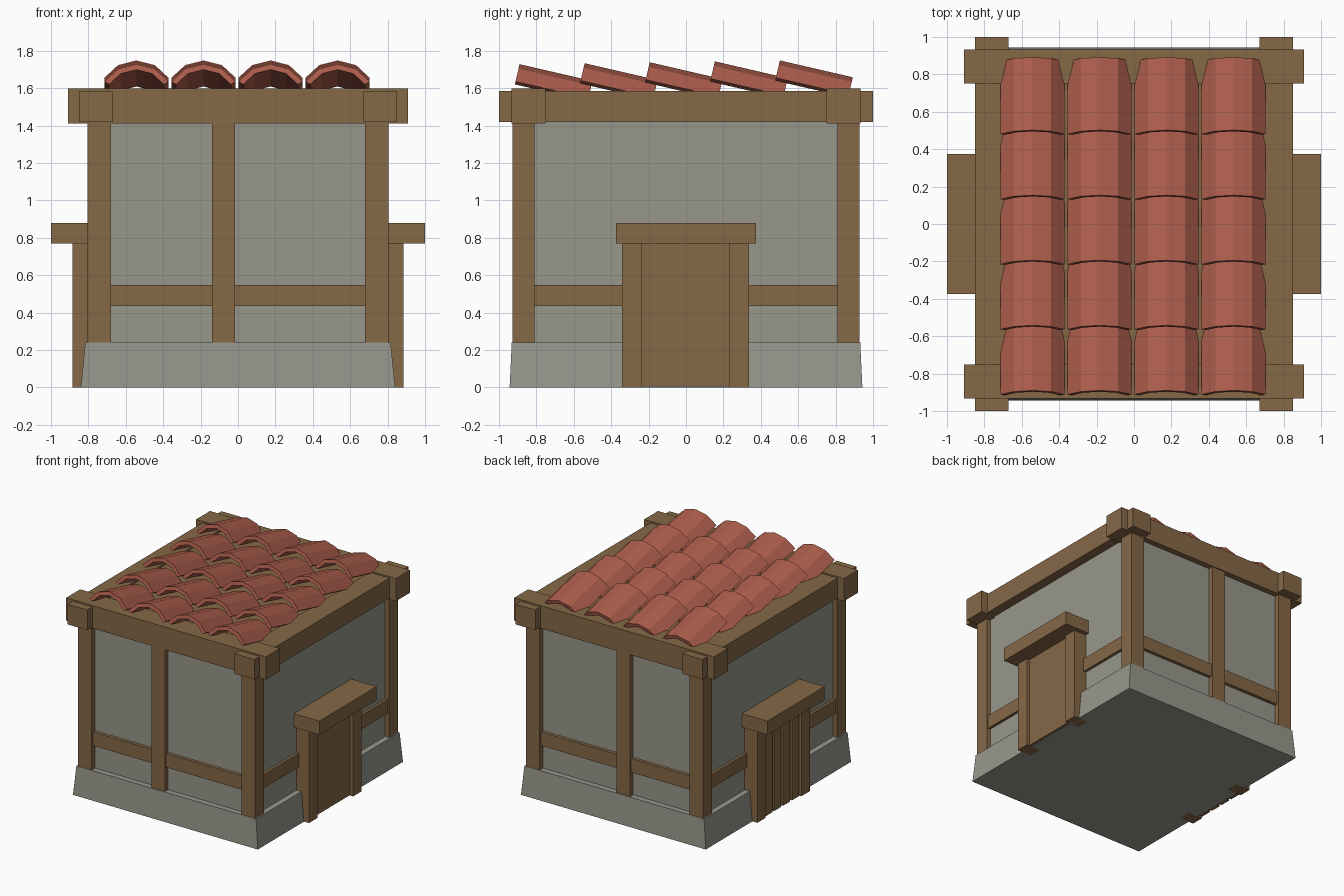
import bpy, bmesh, math
from mathutils import Matrix

if "Cube" in bpy.data.objects:
    bpy.data.objects.remove(bpy.data.objects["Cube"])


def material(name, rgb):
    m = bpy.data.materials.new(name)
    m.diffuse_color = (*rgb, 1)
    m.use_nodes = True
    m.node_tree.nodes["Principled BSDF"].inputs["Base Color"].default_value = m.diffuse_color
    return m


WOOD = material("brown wood", (0.235, 0.138, 0.062))
STONE = material("grey plaster", (0.31, 0.31, 0.265))
TILE = material("red clay", (0.42, 0.112, 0.073))


def finish(name, bm, mat):
    bmesh.ops.recalc_face_normals(bm, faces=bm.faces)
    me = bpy.data.meshes.new(name)
    bm.to_mesh(me)
    bm.free()
    me.materials.append(mat)
    ob = bpy.data.objects.new(name, me)
    bpy.context.collection.objects.link(ob)
    return ob


def box(name, x0, x1, y0, y1, z0, z1, mat=WOOD, taper=(1, 1)):
    """Box from its limits; taper scales the top face in x and y."""
    bm = bmesh.new()
    bmesh.ops.create_cube(bm, size=1)
    for v in bm.verts:
        top = v.co.z > 0
        v.co.x *= (x1 - x0) * (taper[0] if top else 1)
        v.co.y *= (y1 - y0) * (taper[1] if top else 1)
        v.co.x += (x0 + x1) / 2
        v.co.y += (y0 + y1) / 2
        v.co.z = z1 if top else z0
    return finish(name, bm, mat)


def side_box(name, s, x0, x1, *rest):
    """Box on the right (s=1) or left (s=-1) side."""
    a, b = sorted((s * x0, s * x1))
    return box(name, a, b, *rest)


# Stone base, walls and roof deck
box("stone_base", -0.84, 0.84, -0.943, 0.943, 0, 0.24, STONE, (0.972, 0.988))
box("walls", -0.77, 0.77, -0.885, 0.885, 0.2, 1.5, STONE)
box("roof_deck", -0.75, 0.75, -0.85, 0.85, 1.48, 1.57)

for s, side in ((-1, "left"), (1, "right")):
    # Corner posts
    for t, end in ((-1, "front"), (1, "back")):
        y0, y1 = sorted((t * 0.81, t * 0.928))
        side_box(f"{end}_{side}_post", s, 0.68, 0.805, y0, y1, 0.23, 1.43)
    # Long top beam and side rail
    side_box(f"{side}_top_beam", s, 0.67, 0.85, -1, 1, 1.42, 1.585)
    side_box(f"{side}_rail", s, 0.7, 0.793, -0.85, 0.85, 0.435, 0.548)

    # Doorway: jambs and lintel
    for y0, y1, n in ((-0.343, -0.234, "front"), (0.23, 0.338, "back")):
        side_box(f"{side}_door_{n}_jamb", s, 0.75, 0.885, y0, y1, 0, 0.78)
    side_box(f"{side}_door_lintel", s, 0.75, 1.0, -0.373, 0.373, 0.768, 0.88)

# Right door is one panel, left door is made of planks
box("right_door_panel", 0.75, 0.858, -0.24, 0.24, 0.004, 0.775)
box("left_door_back_panel", -0.845, -0.75, -0.24, 0.24, 0.004, 0.775)
for i in range(4):
    y = -0.172 + i * 0.115
    box(f"left_door_plank_{i + 1}", -0.874, -0.8, y - 0.046, y + 0.046, 0.004, 0.775)

# Front and back framing
for t, end in ((-1, "front"), (1, "back")):
    def lim(a, b):
        return sorted((t * a, t * b))
    box(f"{end}_middle_post", -0.14, -0.015, *lim(0.82, 0.926), 0.23, 1.43)
    box(f"{end}_rail", -0.75, 0.75, *lim(0.82, 0.912), 0.435, 0.548)
    box(f"{end}_top_beam", -0.908, 0.908, *lim(0.752, 0.933), 1.41, 1.597)


def roof_tile(name, x, y, z):
    """Four-sided arch, extruded along y and tipped down toward the back."""
    R, thick, half, n, length = 0.202, 0.03, math.radians(58), 4, 0.40
    ang = [-half + 2 * half * k / n for k in range(n + 1)]
    prof = [(R * math.sin(a), R * math.cos(a) - R) for a in ang]
    r = R - thick
    prof += [(r * math.sin(a), r * math.cos(a) - R) for a in reversed(ang)]
    bm = bmesh.new()
    rings = [[bm.verts.new((px, py, pz)) for px, pz in prof] for py in (0, length)]
    m = len(prof)
    for k in range(m):
        j = (k + 1) % m
        bm.faces.new((rings[0][k], rings[0][j], rings[1][j], rings[1][k]))
    for ring in rings:
        for k in range(n):
            bm.faces.new((ring[k], ring[k + 1], ring[m - 2 - k], ring[m - 1 - k]))
    bm.transform(Matrix.Translation((x, y, z)) @ Matrix.Rotation(math.radians(-13), 4, 'X'))
    finish(name, bm, TILE)


# Roof tiles in four columns and five rows
for c in range(4):
    for i in range(5):
        roof_tile(f"roof_tile_{c + 1}_{i + 1}", -0.543 + c * 0.3585,
                  -0.89 + i * 0.348, 1.728 + i * 0.005)
